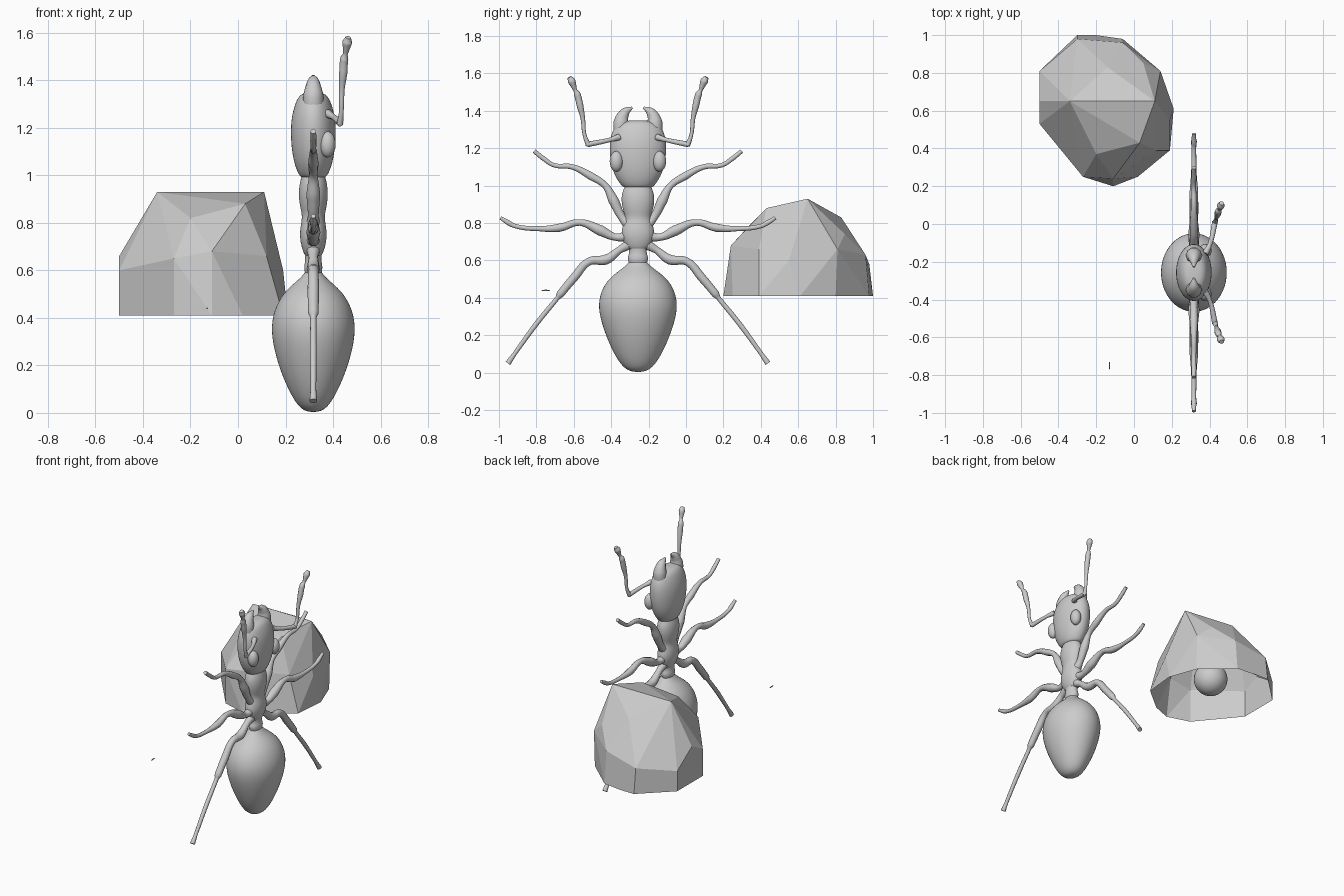
import bpy, bmesh
from math import sin, cos, pi
from mathutils import Vector

cube = bpy.data.objects.get("Cube")
if cube:
    bpy.data.objects.remove(cube)

GREY = (0.6, 0.6, 0.6, 1)
mat = bpy.data.materials.new("plain grey")
mat.use_nodes = True
mat.diffuse_color = GREY
mat.node_tree.nodes["Principled BSDF"].inputs["Base Color"].default_value = GREY

AX, AY = 0.317, -0.257      # upright body axis


def add(name, data):
    ob = bpy.data.objects.new(name, data)
    bpy.context.scene.collection.objects.link(ob)
    data.materials.append(mat)
    return ob


def from_bmesh(name, bm, smooth=True):
    bmesh.ops.recalc_face_normals(bm, faces=bm.faces)
    for f in bm.faces:
        f.smooth = smooth
    me = bpy.data.meshes.new(name)
    bm.to_mesh(me)
    bm.free()
    return add(name, me)


def loft(name, rings, seg=20):
    """Stack of elliptical rings (z, half depth x, half width y)."""
    bm = bmesh.new()
    loops = [[bm.verts.new((AX + rx * cos(2 * pi * i / seg),
                            AY + ry * sin(2 * pi * i / seg), z))
              for i in range(seg)] for z, rx, ry in rings]
    for a, b in zip(loops, loops[1:]):
        for i in range(seg):
            j = (i + 1) % seg
            bm.faces.new((a[i], a[j], b[j], b[i]))
    bm.faces.new(loops[0])
    bm.faces.new(loops[-1])
    ob = from_bmesh(name, bm)
    ob.modifiers.new("smooth", "SUBSURF").levels = 2
    return ob


def ball(name, loc, size, seg=24):
    bm = bmesh.new()
    bmesh.ops.create_uvsphere(bm, u_segments=seg, v_segments=seg // 2, radius=1)
    for v in bm.verts:
        v.co = Vector(loc) + v.co * Vector(size)
    return from_bmesh(name, bm)


def limb(name, pts, side):
    """Tapered tube through (x offset, sideways offset, z, radius)."""
    cu = bpy.data.curves.new(name, "CURVE")
    cu.dimensions = "3D"
    cu.bevel_depth = 1
    cu.bevel_resolution = 3
    cu.resolution_u = 6
    cu.use_fill_caps = True
    sp = cu.splines.new("BEZIER")
    sp.bezier_points.add(len(pts) - 1)
    for p, (x, y, z, r) in zip(sp.bezier_points, pts):
        p.co = (AX + x, AY + side * y, z)
        p.radius = r
        p.handle_left_type = p.handle_right_type = "AUTO"
    return add(name, cu)


# Body segments
loft("abdomen", [(0.003, .025, .03), (.025, .065, .08), (.1, .108, .13),
                 (.2, .15, .175), (.32, .18, .214), (.41, .176, .211),
                 (.49, .14, .172), (.54, .09, .11), (.575, .045, .06),
                 (.6, .035, .045)])
loft("waist", [(.56, .03, .04), (.59, .036, .05), (.615, .04, .058),
               (.64, .034, .045), (.67, .036, .05), (.69, .04, .06)])
loft("thorax", [(.65, .03, .045), (.68, .045, .07), (.73, .058, .092),
                (.78, .056, .085), (.825, .046, .066), (.86, .055, .078),
                (.91, .063, .09), (.96, .06, .088), (.995, .05, .07),
                (1.02, .045, .065)])
loft("head", [(.985, .045, .07), (1.0, .062, .09), (1.05, .082, .125),
              (1.12, .094, .148), (1.2, .097, .155), (1.26, .09, .15),
              (1.31, .074, .13), (1.335, .06, .1), (1.35, .035, .06)])

# Paired parts, mirrored sideways
LEGS = {
    "front_leg": [(0, .05, .79, .03), (0, .085, .83, .022), (0, .13, .92, .029),
                  (0, .175, 1.0, .018), (0, .25, 1.05, .022),
                  (0, .35, 1.1, .015), (0, .45, 1.11, .012),
                  (0, .505, 1.145, .013), (0, .555, 1.185, .012)],
    "middle_leg": [(0, .05, .73, .03), (0, .12, .725, .02), (0, .2, .76, .03),
                   (0, .31, .803, .018), (0, .42, .775, .023),
                   (0, .53, .77, .014), (0, .66, .785, .012),
                   (0, .69, .8, .014), (0, .735, .828, .01)],
    "hind_leg": [(0, .04, .69, .03), (0, .1, .655, .02), (0, .17, .605, .028),
                 (0, .26, .595, .022), (0, .34, .51, .024),
                 (0, .415, .42, .022), (0, .43, .4, .013),
                 (0, .54, .265, .014), (0, .66, .1, .012),
                 (0, .695, .05, .016)],
}
for side, tag in ((1, "a"), (-1, "b")):
    for name, pts in LEGS.items():
        limb(f"{name}_{tag}", pts, side)
    limb(f"antenna_base_{tag}", [(.06, .1, 1.26, .018), (.085, .15, 1.245, .012),
                                 (.112, .27, 1.22, .015)], side)
    limb(f"antenna_tip_{tag}", [(.112, .265, 1.215, .014), (.118, .285, 1.27, .01),
                                (.12, .295, 1.36, .012), (.126, .31, 1.43, .018),
                                (.13, .325, 1.49, .018), (.135, .335, 1.51, .01),
                                (.143, .355, 1.56, .021), (.147, .367, 1.58, .012)], side)
    jaw = limb(f"jaw_{tag}", [(0, .085, 1.27, .045), (0, .09, 1.34, .042),
                              (0, .07, 1.39, .028), (0, .03, 1.418, .006)], side)
    ball(f"eye_{tag}", (AX + .06, AY + side * .115, 1.13), (.034, .036, .055))

# Faceted rock shell, open underneath
BASE = 0.41
rock = [(-.34, .65, .93), (.11, .65, .93), (-.2, .37, .82), (.03, .43, .88),
        (-.14, .83, .83), (-.5, .65, .66), (-.5, .81, .55), (-.5, .53, .6),
        (-.27, .25, .65), (-.11, .24, .68), (.12, .39, .66), (.19, .55, .6),
        (.05, .85, .74), (.14, .81, .66), (-.3, .98, .58), (-.06, .96, .63)]
rim = [(-.5, .81), (-.3, 1), (-.2, 1), (-.06, .98), (.14, .8), (.21, .61),
       (.19, .39), (.02, .25), (-.11, .2), (-.27, .25), (-.42, .43), (-.5, .53)]
bm = bmesh.new()
for co in rock + [(x, y, BASE) for x, y in rim]:
    bm.verts.new(co)
bmesh.ops.convex_hull(bm, input=bm.verts[:])
bmesh.ops.delete(bm, geom=[v for v in bm.verts if not v.link_faces], context="VERTS")
bm.normal_update()
under = [f for f in bm.faces if all(v.co.z < BASE + .001 for v in f.verts)]
bmesh.ops.delete(bm, geom=under, context="FACES")
bmesh.ops.dissolve_limit(bm, angle_limit=.12, verts=bm.verts[:], edges=bm.edges[:])
from_bmesh("rock_shell", bm, smooth=False)

# Ball sheltered by the rock, and the loose splinter
ball("hidden_ball", (-.15, .6, .53), (.11, .11, .11), 32)
ball("splinter", (-.13, -.75, .44), (.003, .024, .004), 8)
